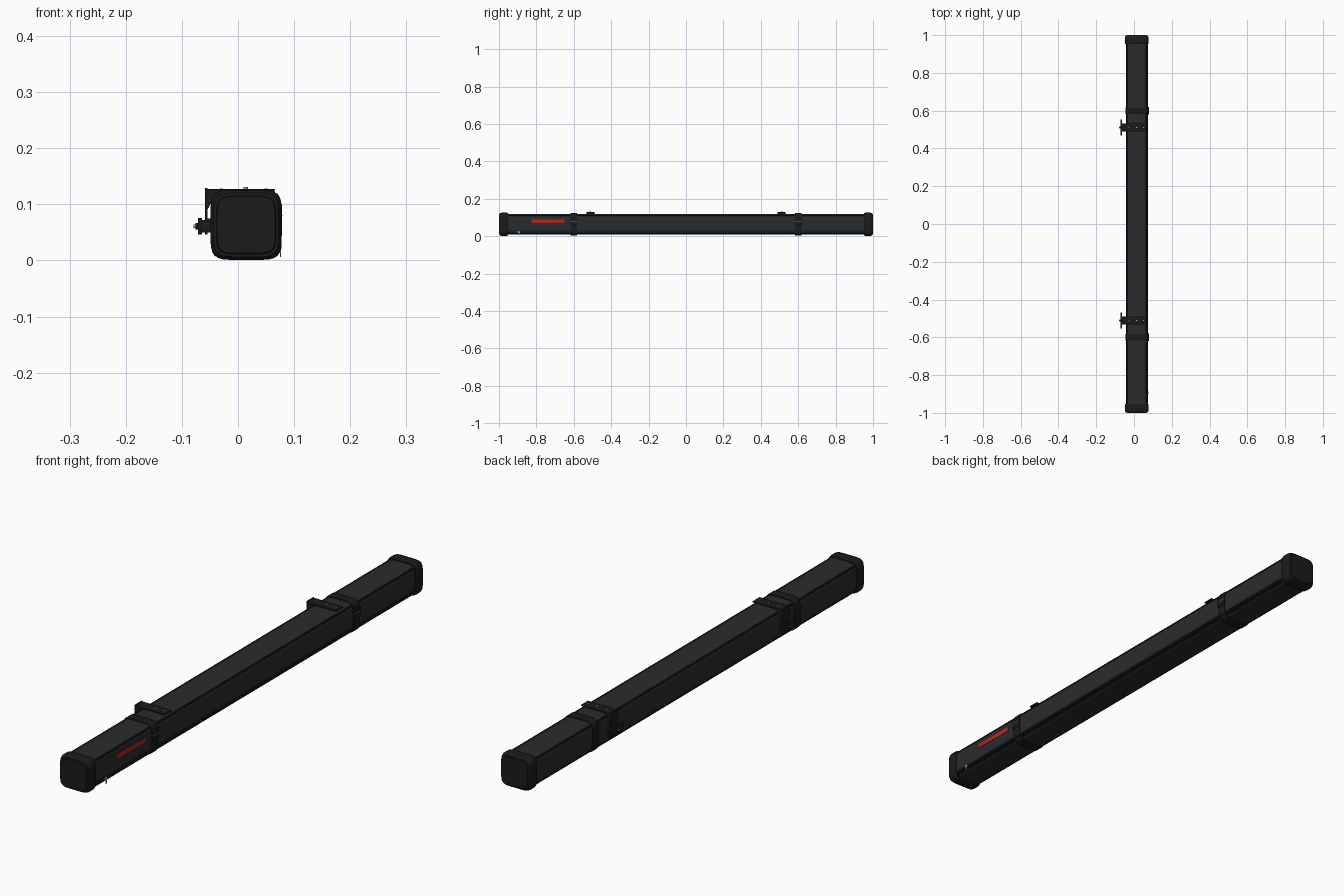
import bpy, bmesh, math
from mathutils import Matrix, Vector

if "Cube" in bpy.data.objects:
    bpy.data.objects.remove(bpy.data.objects["Cube"])

CX, CZ = 0.0145, 0.0635


def mat(name, c):
    m = bpy.data.materials.new(name)
    m.diffuse_color = (*c, 1)
    m.use_nodes = True
    m.node_tree.nodes["Principled BSDF"].inputs["Base Color"].default_value = m.diffuse_color
    return m


FABRIC = mat("fabric", (0.022, 0.024, 0.026))
BLACK = mat("black_trim", (0.010, 0.011, 0.011))
METAL = mat("metal", (0.35, 0.35, 0.35))
RED = mat("red_label", (0.45, 0.02, 0.01))


def finish(name, bm, m, angle=35):
    bmesh.ops.recalc_face_normals(bm, faces=bm.faces)
    me = bpy.data.meshes.new(name)
    bm.to_mesh(me)
    bm.free()
    ob = bpy.data.objects.new(name, me)
    bpy.context.collection.objects.link(ob)
    me.materials.append(m)
    bpy.context.view_layer.objects.active = ob
    ob.select_set(True)
    bpy.ops.object.shade_smooth_by_angle(angle=math.radians(angle))
    ob.select_set(False)
    return ob


def section(hx, hz, n=5.5, steps=64):
    """Softly squared cross-section around the bag axis."""
    pts = []
    for i in range(steps):
        a = 2 * math.pi * i / steps
        c, s = math.cos(a), math.sin(a)
        r = (abs(c) ** n + abs(s) ** n) ** (-1 / n)
        pts.append((CX + hx * r * c, CZ + hz * r * s))
    return pts


def loft(name, rings, m, closed=False):
    """rings: (y, half width, half height)"""
    bm = bmesh.new()
    loops = [[bm.verts.new((x, y, z)) for x, z in section(hx, hz)] for y, hx, hz in rings]
    pairs = list(zip(loops, loops[1:]))
    if closed:
        pairs.append((loops[-1], loops[0]))
    for a, b in pairs:
        for i in range(len(a)):
            j = (i + 1) % len(a)
            bm.faces.new((a[i], a[j], b[j], b[i]))
    if not closed:
        bm.faces.new(loops[0])
        bm.faces.new(loops[-1])
    return finish(name, bm, m)


def box(name, lo, hi, m, bevel=0.001):
    lo, hi = Vector(lo), Vector(hi)
    lo, hi = Vector(map(min, lo, hi)), Vector(map(max, lo, hi))
    bm = bmesh.new()
    bmesh.ops.create_cube(bm, size=1, matrix=Matrix.Translation((lo + hi) / 2) @ Matrix.Diagonal((*(hi - lo), 1)))
    if bevel:
        bmesh.ops.bevel(bm, geom=bm.edges[:], offset=bevel, segments=2, affect='EDGES', profile=0.5)
    return finish(name, bm, m)


def rod(name, p, q, r, m, seg=16):
    p, q = Vector(p), Vector(q)
    d = q - p
    bm = bmesh.new()
    rot = d.to_track_quat('Z', 'Y').to_matrix().to_4x4()
    bmesh.ops.create_cone(bm, cap_ends=True, segments=seg, radius1=r, radius2=r, depth=d.length,
                          matrix=Matrix.Translation((p + q) / 2) @ rot)
    return finish(name, bm, m)


# Long fabric bag
loft("bag_body", [(-0.97, 0.057, 0.055), (0.97, 0.057, 0.055)], FABRIC)

# Corner piping, broken at the straps
for i, (x, z) in enumerate([(-0.041, 0.111), (0.070, 0.111), (-0.041, 0.016), (0.070, 0.016)]):
    px, pz = CX + (x - CX) * 0.93, CZ + (z - CZ) * 0.99
    for j, (a, b) in enumerate([(-0.955, -0.62), (-0.58, 0.58), (0.62, 0.955)]):
        rod(f"corner_piping_{i}_{j}", (px, a, pz), (px, b, pz), 0.0035, BLACK, 10)

# Zip along the lower right edge, with its cover flap and puller
box("zip_tape", (0.069, -0.95, 0.017), (0.0735, 0.95, 0.030), BLACK)
rod("zip_teeth", (0.0735, -0.94, 0.0235), (0.0735, 0.94, 0.0235), 0.0015, BLACK, 8)
box("zip_slider", (0.072, -0.900, 0.020), (0.0775, -0.886, 0.029), METAL)
box("zip_puller", (0.0745, -0.896, 0.006), (0.0770, -0.888, 0.026), METAL, 0.0006)

# Red label on the right side
box("red_label", (0.069, -0.825, 0.071), (0.0728, -0.650, 0.088), RED, 0.0005)

for s, side in ((-1, "front"), (1, "back")):
    # Moulded end cap with rounded rim
    loft(f"{side}_end_cap", [(s * y, hx, hz) for y, hx, hz in [
        (0.953, 0.056, 0.054), (0.953, 0.0605, 0.0595), (0.956, 0.0625, 0.0615),
        (0.964, 0.0635, 0.0625), (0.985, 0.0632, 0.0622), (0.992, 0.0615, 0.0605),
        (0.997, 0.0580, 0.0570), (0.998, 0.0530, 0.0520), (1.0, 0.0515, 0.0505)]], BLACK)

    # Strap round the bag with buckle
    loft(f"{side}_strap", [(s * y, h, h - 0.001) for y, h in [
        (0.582, 0.056), (0.582, 0.0598), (0.584, 0.0608), (0.616, 0.0608), (0.618, 0.0598), (0.618, 0.056)]],
        BLACK, True)
    box(f"{side}_strap_buckle", (0.072, s * 0.580, 0.060), (0.0785, s * 0.620, 0.100), BLACK, 0.002)
    rod(f"{side}_buckle_bar", (0.078, s * 0.583, 0.080), (0.078, s * 0.617, 0.080), 0.0015, METAL, 8)

    # Mounting bracket: top arm, side plate, gussets
    a, b = s * 0.490, s * 0.532
    mid = (a + b) / 2
    box(f"{side}_bracket_arm", (-0.058, a, 0.1225), (0.066, b, 0.1270), BLACK)
    box(f"{side}_bracket_plate", (-0.0585, a, 0.046), (-0.0545, b, 0.1295), BLACK)
    for k, y in enumerate((a + s * 0.002, b - s * 0.002)):
        bm = bmesh.new()
        vs = [bm.verts.new((x, y - 0.0015, z)) for x, z in
              [(-0.055, 0.124), (-0.022, 0.124), (-0.040, 0.115), (-0.047, 0.103), (-0.055, 0.090)]]
        f = bm.faces.new(vs)
        ext = bmesh.ops.extrude_face_region(bm, geom=[f])
        bmesh.ops.translate(bm, vec=(0, 0.003, 0),
                            verts=[v for v in ext["geom"] if isinstance(v, bmesh.types.BMVert)])
        finish(f"{side}_bracket_gusset_{k}", bm, BLACK)

    # Pad holding the bag to the side plate
    box(f"{side}_bracket_pad", (-0.055, a, 0.050), (-0.041, b, 0.075), BLACK)

    # Clamp bar, spacer and bolt on the left
    box(f"{side}_clamp_bar", (-0.0715, mid - 0.042, 0.046), (-0.0640, mid + 0.042, 0.076), BLACK, 0.0015)
    box(f"{side}_clamp_spacer", (-0.065, mid - 0.022, 0.050), (-0.055, mid + 0.022, 0.072), BLACK)
    rod(f"{side}_clamp_bolt", (-0.0795, mid, 0.061), (-0.050, mid, 0.061), 0.003, METAL)
    rod(f"{side}_clamp_nut", (-0.0755, mid, 0.061), (-0.071, mid, 0.061), 0.006, BLACK, 6)

    # Screws through the arm
    for k, x in enumerate((-0.030, 0.0135, 0.050)):
        h = 0.1305 if k == 1 else 0.1280
        rod(f"{side}_arm_screw_{k}", (x, mid, 0.122), (x, mid, h), 0.004 if k == 1 else 0.0025, METAL)
